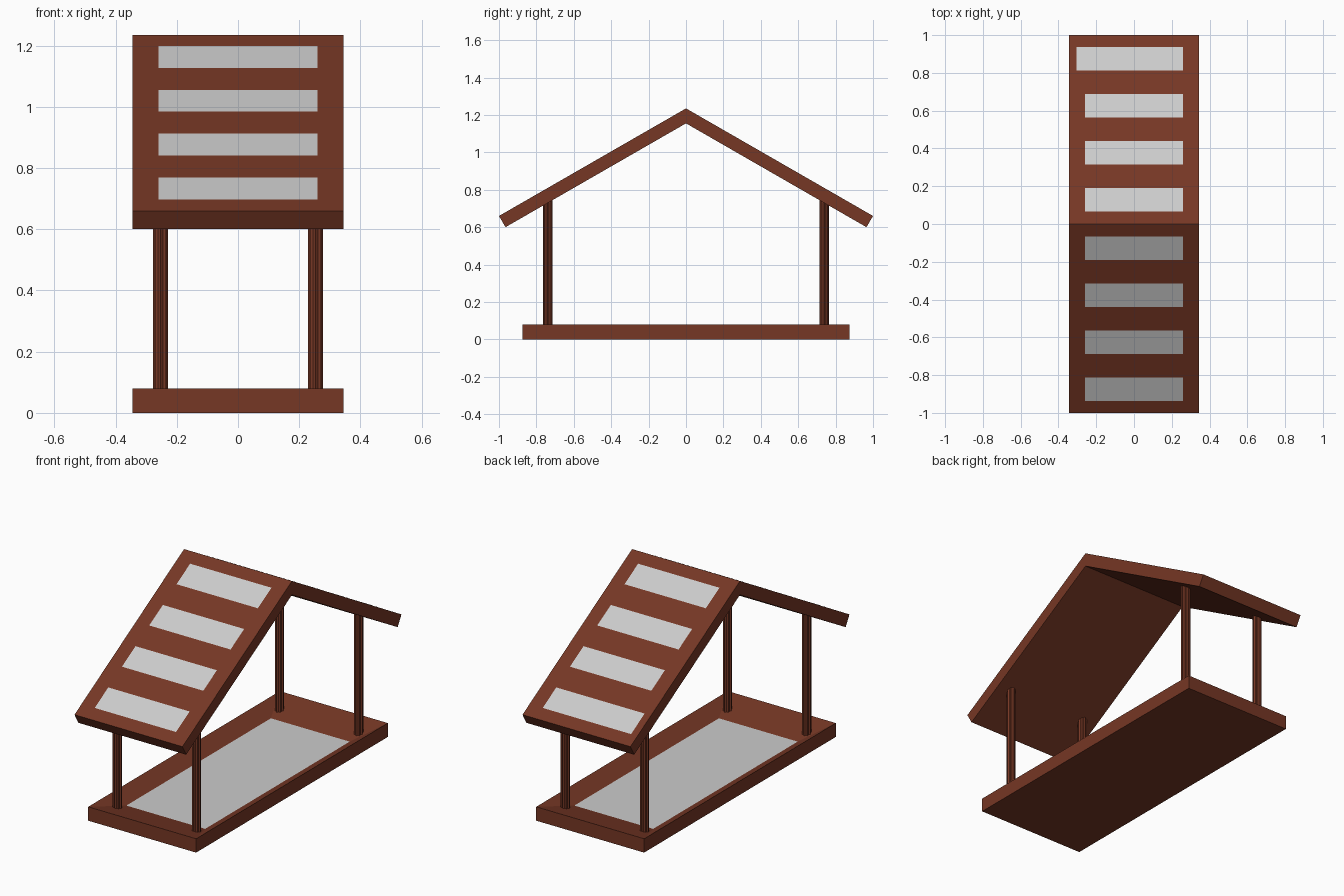
import bpy, bmesh
from math import sin, cos, pi

if "Cube" in bpy.data.objects:
    bpy.data.objects.remove(bpy.data.objects["Cube"])

wood = bpy.data.materials.new("brown_wood")
wood.diffuse_color = (0.18, 0.038, 0.018, 1)
wood.use_nodes = True
wood.node_tree.nodes["Principled BSDF"].inputs["Base Color"].default_value = wood.diffuse_color

RIDGE, SLOPE = 1.235, 0.575


def make(name, verts, faces, mat=None):
    mesh = bpy.data.meshes.new(name)
    mesh.from_pydata(verts, [], faces)
    bm = bmesh.new()
    bm.from_mesh(mesh)
    if len(faces) > 1:
        bmesh.ops.recalc_face_normals(bm, faces=bm.faces)
    bm.to_mesh(mesh)
    bm.free()
    if mat:
        mesh.materials.append(mat)
    obj = bpy.data.objects.new(name, mesh)
    bpy.context.collection.objects.link(obj)
    return obj


def loft(name, rings, mat, caps=(True, True)):
    """Join equal-length rings of points into a closed solid."""
    n = len(rings[0])
    verts = [v for ring in rings for v in ring]
    faces = [(k * n + i, k * n + (i + 1) % n, (k + 1) * n + (i + 1) % n, (k + 1) * n + i)
             for k in range(len(rings) - 1) for i in range(n)]
    faces += [tuple(range(n)), tuple(range(len(verts) - n, len(verts)))]
    return make(name, verts, faces, mat)


def rect(hx, hy, z):
    return [(-hx, -hy, z), (hx, -hy, z), (hx, hy, z), (-hx, hy, z)]


# Base: shallow dish whose top slopes in from the rim to a grey floor
base = loft("base", [rect(0.345, 0.875, 0), rect(0.345, 0.875, 0.08),
                     rect(0.252, 0.66, 0.03)], wood)
floor_grey = bpy.data.materials.new("plain_grey")
base.data.materials.append(floor_grey)
base.data.polygons[-1].material_index = 1

# Gabled roof in two slabs
for s, side in ((-1, "front"), (1, "back")):
    profile = [(0, RIDGE), (s, RIDGE - SLOPE), (s * 0.965, 0.6), (0, 1.155)]
    loft(side + "_roof", [[(x, y, z) for y, z in profile] for x in (-0.345, 0.345)], wood)
    # Four grey strips lying on each slope
    for i in range(4):
        near = 0.066 + 0.249 * i
        y0, y1 = sorted((s * near, s * (near + 0.124)))
        left = -0.305 if s > 0 and i == 3 else -0.26
        make(f"{side}_roof_strip_{i + 1}",
             [(x, y, RIDGE + 0.0015 - SLOPE * abs(y)) for x, y in
              ((left, y0), (0.26, y0), (0.26, y1), (left, y1))], [(0, 1, 2, 3)])

# Four fluted posts standing on the sloping rim, tops buried in the roof
for x in (-0.253, 0.253):
    for y in (-0.74, 0.74):
        star = [(r * cos(i * pi / 8), r * sin(i * pi / 8))
                for i in range(16) for r in [0.025 if i % 2 == 0 else 0.020]]
        loft("post", [[(x + a, y + b, z) for a, b in star] for z in (0.035, 0.75)], wood)
